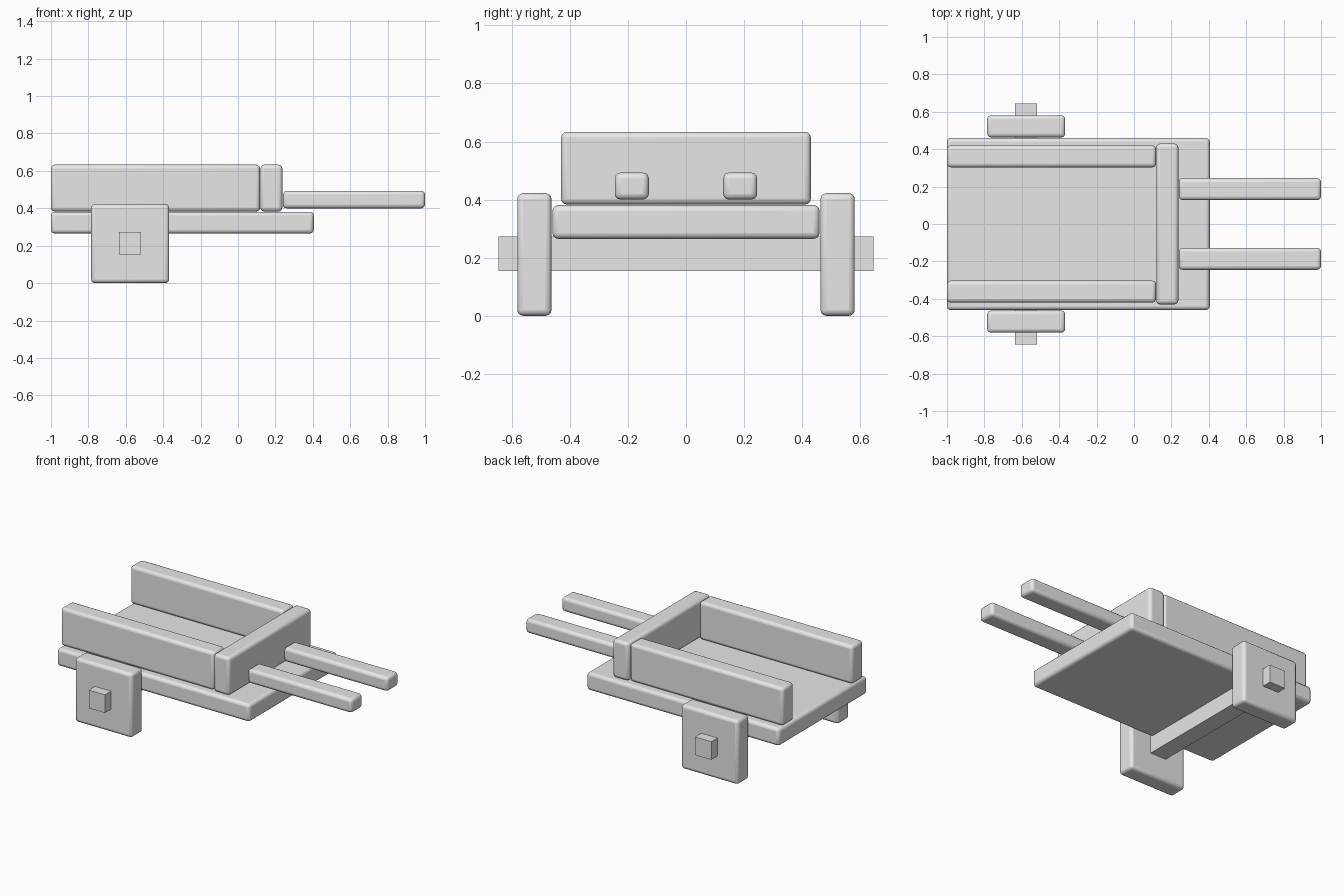
import bpy
import math

cube = bpy.data.objects.get("Cube")
if cube:
    bpy.data.objects.remove(cube, do_unlink=True)

GREY = (0.8, 0.8, 0.8, 1.0)
mat = bpy.data.materials.new("plain grey")
mat.use_nodes = True
mat.diffuse_color = GREY
for node in mat.node_tree.nodes:
    if node.type == "BSDF_PRINCIPLED":
        node.inputs["Base Color"].default_value = GREY


def block(name, x, y, z, rounding=0.02):
    """Box spanning the (min, max) ranges, with rounded edges."""
    spans = (x, y, z)
    bpy.ops.mesh.primitive_cube_add(size=1, location=[(a + b) / 2 for a, b in spans])
    ob = bpy.context.object
    ob.name = name
    ob.scale = [b - a for a, b in spans]
    bpy.ops.object.transform_apply(location=False, rotation=False, scale=True)
    ob.data.materials.append(mat)
    if rounding:
        bevel = ob.modifiers.new("rounded edges", "BEVEL")
        bevel.width = rounding
        bevel.segments = 3
        bpy.ops.object.shade_smooth_by_angle(angle=math.radians(35))
    return ob


def pair(name, x, y, z):
    """Matching blocks on the front (-y) and back (+y) sides."""
    block("front_" + name, x, (-y[1], -y[0]), z)
    block("back_" + name, x, y, z)


# Flat bed and the board closing its handle end
block("bed", (-1, 0.405), (-0.46, 0.46), (0.265, 0.381))
block("end_board", (0.12, 0.237), (-0.43, 0.43), (0.383, 0.633))

# Side boards, handles and square wheels
pair("side_board", (-1, 0.118), (0.303, 0.42), (0.383, 0.633))
pair("handle", (0.24, 1), (0.128, 0.245), (0.4, 0.493))
pair("wheel", (-0.785, -0.368), (0.463, 0.581), (0, 0.422))

# Sharp-edged axle running through both wheels
block("axle", (-0.636, -0.518), (-0.645, 0.645), (0.154, 0.273), rounding=0)
